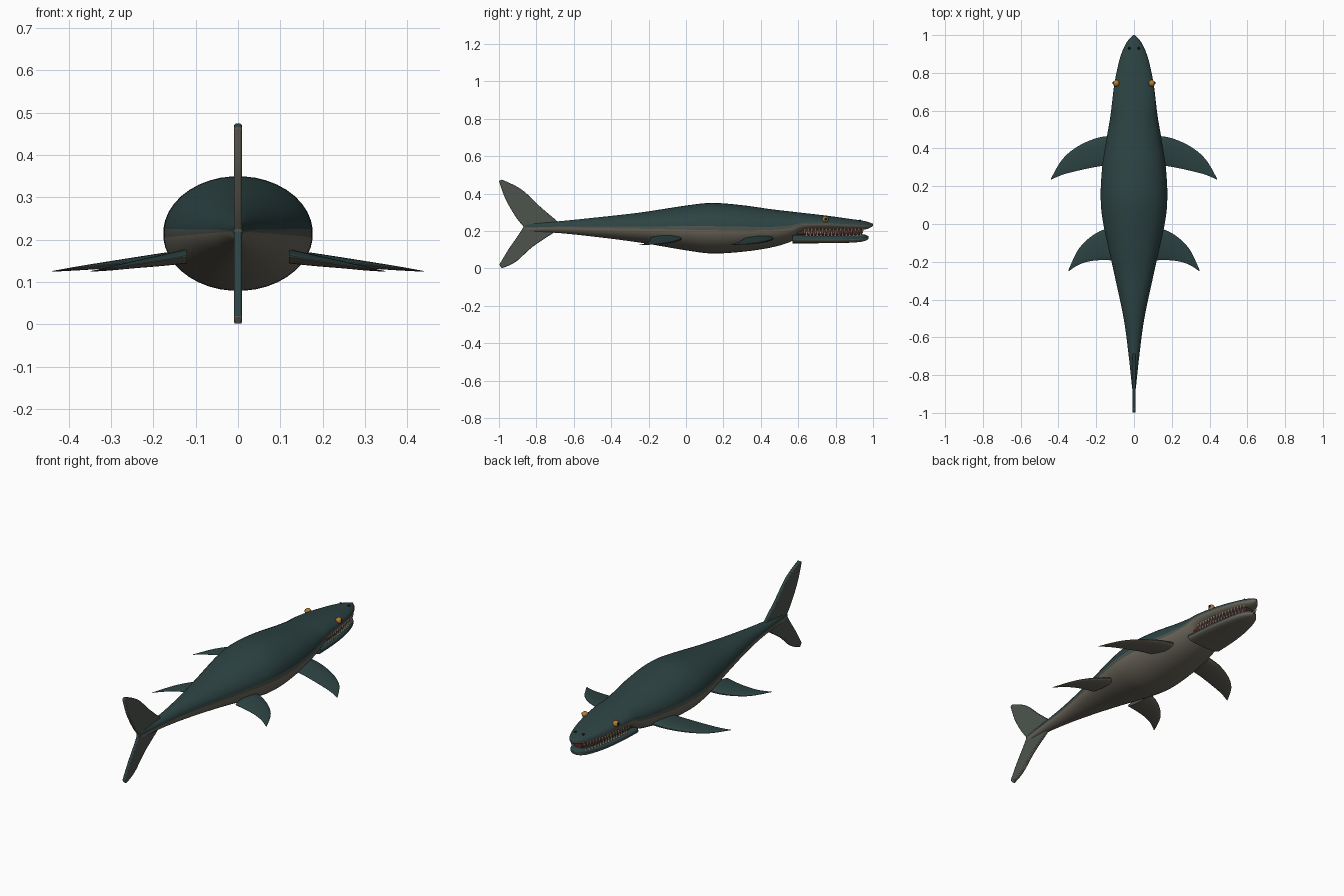
import bpy, bmesh
from math import sin, cos, pi, copysign
from mathutils import Vector

if "Cube" in bpy.data.objects:
    bpy.data.objects.remove(bpy.data.objects["Cube"])


def material(name, r, g, b):
    m = bpy.data.materials.new(name)
    m.diffuse_color = (r, g, b, 1)
    m.use_nodes = True
    m.node_tree.nodes["Principled BSDF"].inputs["Base Color"].default_value = m.diffuse_color
    return m


BACK = material("back_teal", 0.026, 0.056, 0.056)
MID = material("flank_grey_green", 0.075, 0.088, 0.075)
BELLY = material("belly_grey", 0.15, 0.135, 0.105)
GUM = material("mouth_red", 0.10, 0.025, 0.022)
IVORY = material("tooth_ivory", 0.75, 0.66, 0.48)
AMBER = material("eye_amber", 0.45, 0.20, 0.03)
BLACK = material("black", 0.006, 0.006, 0.006)


def spline(rows, steps):
    """Catmull-Rom through rows of numbers."""
    pts = [Vector(r) for r in rows]
    out = []
    for i in range(len(pts) - 1):
        p0, p1, p2 = pts[max(i - 1, 0)], pts[i], pts[i + 1]
        p3 = pts[min(i + 2, len(pts) - 1)]
        for k in range(steps):
            t = k / steps
            out.append(0.5 * (2 * p1 + (p2 - p0) * t + (2 * p0 - 5 * p1 + 4 * p2 - p3) * t * t
                              + (3 * p1 - p0 - 3 * p2 + p3) * t ** 3))
    return out + [pts[-1]]


def finish(name, bm, mats, angle=0.7):
    """Several materials: countershaded by facing, dark above and pale below."""
    bmesh.ops.recalc_face_normals(bm, faces=bm.faces)
    for f in bm.faces:
        f.smooth = True
        if len(mats) == 3:
            nz = f.normal.z
            f.material_index = 0 if nz > 0.08 else 2 if nz < -0.08 else 1
    me = bpy.data.meshes.new(name)
    bm.to_mesh(me)
    bm.free()
    for m in mats:
        me.materials.append(m)
    ob = bpy.data.objects.new(name, me)
    bpy.context.collection.objects.link(ob)
    bpy.ops.object.select_all(action='DESELECT')
    ob.select_set(True)
    bpy.context.view_layer.objects.active = ob
    bpy.ops.object.shade_smooth_by_angle(angle=angle)
    return ob


def loft(name, rings, mats):
    bm = bmesh.new()
    vs = [[bm.verts.new(p) for p in ring] for ring in rings]
    n = len(vs[0])
    for a, b in zip(vs, vs[1:]):
        for i in range(n):
            j = (i + 1) % n
            bm.faces.new((a[i], a[j], b[j], b[i]))
    bm.faces.new(vs[0])
    bm.faces.new(vs[-1])
    return finish(name, bm, mats)


def sections(rows, power=1.0, steps=6, n=40):
    """Rings across y from rows of (y, half width, top z, bottom z)."""
    rings = []
    for y, w, zt, zb in spline(rows, steps):
        ring = []
        for i in range(n):
            a = 2 * pi * (i + 0.5) / n
            c, s = (copysign(abs(v) ** power, v) for v in (cos(a), sin(a)))
            ring.append((max(w, 0.002) * c, y, (zt + zb) / 2 + (zt - zb) / 2 * s))
        rings.append(ring)
    return rings


# Body with upper jaw
body = [(-0.87, 0.010, 0.240, 0.195), (-0.70, 0.028, 0.250, 0.190), (-0.50, 0.055, 0.270, 0.170),
        (-0.25, 0.108, 0.298, 0.138), (0.0, 0.163, 0.336, 0.096), (0.14, 0.177, 0.350, 0.079),
        (0.30, 0.169, 0.338, 0.088), (0.45, 0.146, 0.317, 0.110), (0.56, 0.127, 0.304, 0.142),
        (0.63, 0.118, 0.296, 0.185), (0.75, 0.103, 0.282, 0.197), (0.88, 0.074, 0.264, 0.201),
        (0.96, 0.040, 0.252, 0.208), (1.0, 0.004, 0.238, 0.226)]
loft("body", sections(body), [BACK, MID, BELLY])

# Lower jaw
jaw = [(0.57, 0.108, 0.184, 0.134), (0.70, 0.100, 0.180, 0.134), (0.82, 0.083, 0.179, 0.135),
       (0.91, 0.060, 0.182, 0.139), (0.955, 0.036, 0.181, 0.146), (0.977, 0.006, 0.170, 0.158)]
loft("lower_jaw", sections(jaw, 0.75), [BACK, BACK, BELLY])

# Mouth lining
mouth = [(0.57, 0.095, 0.225, 0.16), (0.75, 0.076, 0.225, 0.16), (0.88, 0.048, 0.225, 0.16),
         (0.94, 0.022, 0.222, 0.165)]
loft("mouth_lining", sections(mouth), [GUM])

# Tail fluke outline (y, z), extruded across x
top = spline([(-0.68, 0.245), (-0.78, 0.330), (-0.88, 0.422), (-0.985, 0.475)], 6)
tip_a = spline([(-1.0, 0.466), (-0.965, 0.370), (-0.91, 0.275), (-0.868, 0.222)], 6)
tip_b = spline([(-0.90, 0.172), (-0.95, 0.100), (-0.998, 0.020)], 6)
low = spline([(-0.985, 0.0), (-0.91, 0.035), (-0.82, 0.115), (-0.70, 0.195)], 6)
bm = bmesh.new()
face = bm.faces.new([bm.verts.new((-0.009, p.x, p.y)) for p in top + tip_a + tip_b + low])
ext = bmesh.ops.extrude_face_region(bm, geom=[face])
bmesh.ops.translate(bm, vec=(0.018, 0, 0), verts=[g for g in ext["geom"] if isinstance(g, bmesh.types.BMVert)])
if not face.is_valid or len([f for f in bm.faces if len(f.verts) > 4]) < 2:
    bmesh.ops.holes_fill(bm, edges=bm.edges, sides=0)
fluke = finish("tail_fluke", bm, [BACK, MID, BELLY])
bev = fluke.modifiers.new("rounded_rim", 'BEVEL')
bev.width = 0.004
bev.segments = 2


# Paddles: rows of (x, leading y, trailing y, centre z, half thickness)
def paddle(name, rows, side, n=24):
    rings = []
    for x, lead, trail, z, t in spline(rows, 5):
        ring = []
        for i in range(n):
            a = 2 * pi * (i + 0.5) / n
            u = cos(a)
            ring.append((side * x, (lead + trail) / 2 + (lead - trail) / 2 * u,
                         z + t * sin(a) * (0.75 + 0.25 * u)))
        rings.append(ring)
    loft(name, rings, [BACK, MID, BELLY])


front = [(0.12, 0.468, 0.312, 0.160, 0.022), (0.20, 0.455, 0.302, 0.152, 0.017),
         (0.30, 0.410, 0.281, 0.141, 0.011), (0.38, 0.342, 0.260, 0.132, 0.006),
         (0.44, 0.240, 0.234, 0.125, 0.001)]
rear = [(0.12, -0.018, -0.193, 0.161, 0.022), (0.18, -0.037, -0.192, 0.151, 0.017),
        (0.245, -0.080, -0.200, 0.141, 0.011), (0.30, -0.143, -0.220, 0.132, 0.006),
        (0.348, -0.246, -0.252, 0.125, 0.001)]


def ball(name, loc, r, mat):
    bm = bmesh.new()
    bmesh.ops.create_uvsphere(bm, u_segments=20, v_segments=12, radius=r)
    bmesh.ops.translate(bm, vec=loc, verts=bm.verts)
    finish(name, bm, [mat])


for side, tag in ((1, "right"), (-1, "left")):
    paddle("front_paddle_" + tag, front, side)
    paddle("rear_paddle_" + tag, rear, side)
    # Eyes and nostrils
    ball("eye_" + tag, (side * 0.094, 0.745, 0.262), 0.017, AMBER)
    ball("pupil_" + tag, (side * 0.106, 0.747, 0.264), 0.008, BLACK)
    ball("nostril_" + tag, (side * 0.024, 0.93, 0.253), 0.007, BLACK)


# Teeth follow the jaw edges
def teeth(name, rows, base_z, tip_z, inset, count, y0, y1):
    bm = bmesh.new()
    edge = spline(rows, 12)
    for k in range(count):
        y = y0 + (y1 - y0) * k / (count - 1)
        w = min(edge, key=lambda p: abs(p[0] - y))[1] * inset
        for side in (1, -1):
            ring = [bm.verts.new((side * w + 0.0055 * cos(a * pi / 4), y + 0.0055 * sin(a * pi / 4), base_z))
                    for a in range(8)]
            tip = bm.verts.new((side * w, y - 0.002, tip_z))
            bm.faces.new(ring)
            for i in range(8):
                bm.faces.new((ring[i], ring[(i + 1) % 8], tip))
    finish(name, bm, [IVORY])


teeth("upper_teeth", body, 0.212, 0.180, 0.80, 17, 0.635, 0.945)
teeth("lower_teeth", jaw, 0.172, 0.199, 0.84, 16, 0.645, 0.935)
